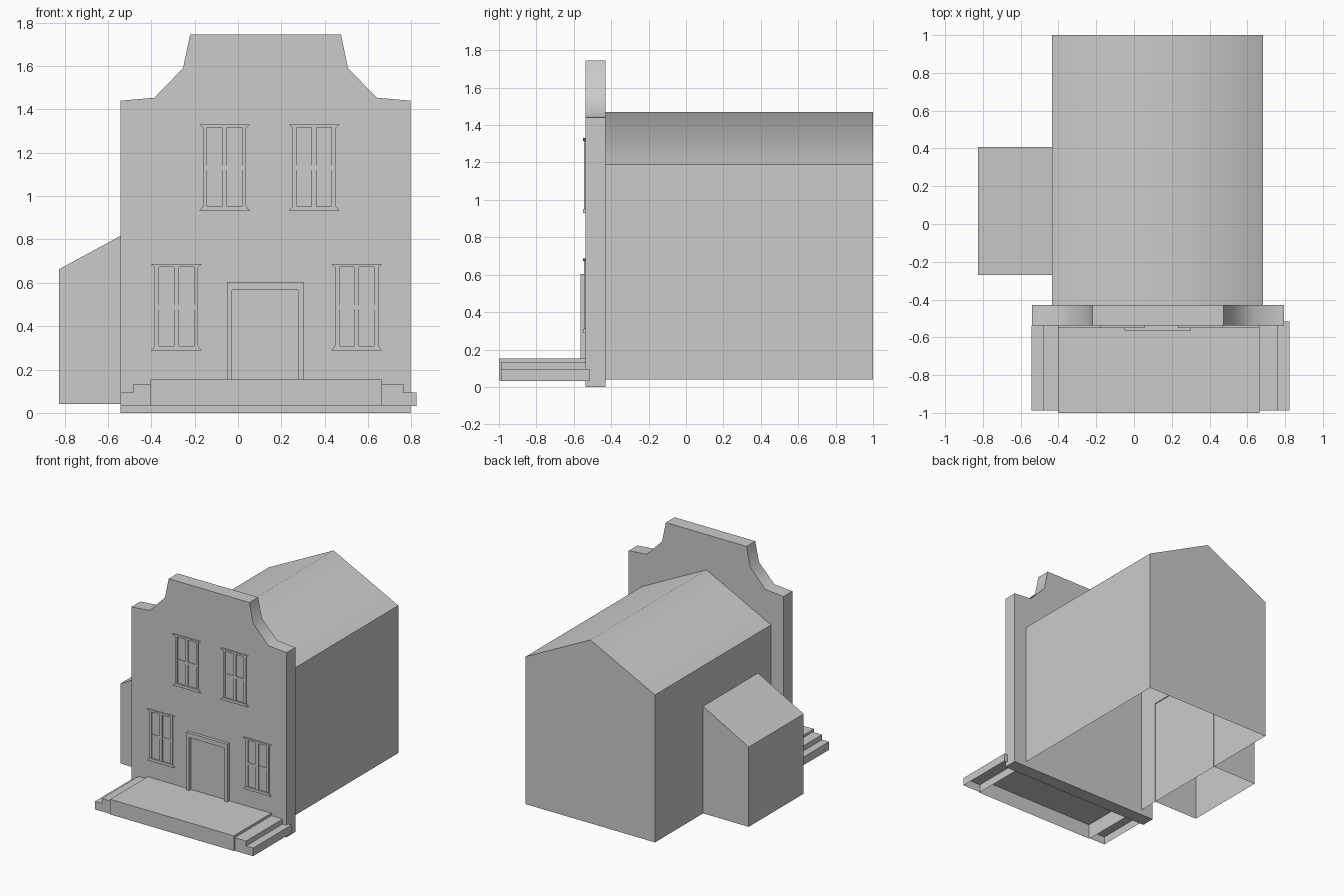
import bpy, bmesh, math
from mathutils import Vector

if "Cube" in bpy.data.objects:
    bpy.data.objects.remove(bpy.data.objects["Cube"])


def prisms(name, parts, drop=(), smooth=None):
    """Extrude each (xz profile, y0, y1); drop faces looking along given axes."""
    bm = bmesh.new()
    for profile, y0, y1 in parts:
        face = bm.faces.new([bm.verts.new((x, y0, z)) for x, z in profile])
        ext = bmesh.ops.extrude_face_region(bm, geom=[face], use_keep_orig=True)
        moved = [g for g in ext["geom"] if isinstance(g, bmesh.types.BMVert)]
        bmesh.ops.translate(bm, verts=moved, vec=(0, y1 - y0, 0))
    bmesh.ops.recalc_face_normals(bm, faces=bm.faces[:])
    bm.normal_update()
    gone = [f for f in bm.faces if any(f.normal.dot(Vector(d)) > 0.95 for d in drop)]
    bmesh.ops.delete(bm, geom=gone, context='FACES')
    mesh = bpy.data.meshes.new(name)
    bm.to_mesh(mesh)
    bm.free()
    ob = bpy.data.objects.new(name, mesh)
    bpy.context.collection.objects.link(ob)
    if smooth:
        bpy.ops.object.select_all(action='DESELECT')
        ob.select_set(True)
        bpy.context.view_layer.objects.active = ob
        bpy.ops.object.shade_smooth_by_angle(angle=math.radians(smooth))
    return ob


def rect(x0, x1, z0, z1):
    return [(x0, z0), (x1, z0), (x1, z1), (x0, z1)]


DOWN, INWARD = (0, 0, -1), (1, 0, 0)
FRONT = -0.538

# Shaped front gable wall, mirrored half outline
cx = 0.127
half = [(0.668, 0), (0.668, 1.44), (0.513, 1.453), (0.38, 1.59), (0.348, 1.745)]
outline = [(cx + x, z) for x, z in half] + [(cx - x, z) for x, z in reversed(half)]
prisms("front_gable_wall", [(outline, FRONT, -0.43)], smooth=50)

# Main house with pitched roof, open underneath
body = [(-0.433, 0.04), (0.683, 0.04), (0.683, 1.19), (0.125, 1.47), (-0.433, 1.19)]
prisms("main_house", [(body, -0.43, 1.0)], drop=[DOWN], smooth=57)

# Lean-to on the left side
lean = [(-0.826, 0.04), (-0.428, 0.04), (-0.428, 0.878), (-0.826, 0.662)]
prisms("side_lean_to", [(lean, -0.27, 0.407)], drop=[DOWN, INWARD])

# Porch platform and side steps, hollow underneath
prisms("porch_platform", [(rect(-0.403, 0.664, 0.035, 0.153), -1.0, FRONT)], drop=[DOWN])
for side, inner, mid, outer, back in (("left", -0.403, -0.482, -0.542, FRONT),
                                      ("right", 0.664, 0.762, 0.822, -0.515)):
    prisms("lower_step_" + side,
           [(rect(inner, outer, 0.032, 0.095), -0.988, back)], drop=[DOWN])
    prisms("upper_step_" + side,
           [(rect(inner, mid, 0.095, 0.134), -0.988, FRONT)], drop=[DOWN])

# Door surround
door = [(-0.05, 0.153), (-0.05, 0.603), (0.302, 0.603), (0.302, 0.153),
        (0.277, 0.153), (0.277, 0.567), (-0.027, 0.567), (-0.027, 0.153)]
prisms("door_surround", [(door, -0.563, FRONT)])


# Windows: stiles, centre bar, rails, flared sill and lintel
def window(name, x, z):
    y1, y2, y3 = FRONT - 0.008, FRONT - 0.004, FRONT - 0.012
    parts = []
    for s in (-1, 1):
        parts.append((rect(x + s * 0.1, x + s * 0.08, z + 0.015, z + 0.385), y1, FRONT))
    parts.append((rect(x - 0.012, x + 0.012, z + 0.015, z + 0.385), y1, FRONT))
    parts.append((rect(x - 0.08, x + 0.08, z + 0.19, z + 0.21), y2, FRONT))
    for a, b in ((0, 0.022), (0.4, 0.385)):
        parts.append(([(x - 0.118, z + a), (x + 0.118, z + a),
                       (x + 0.1, z + b), (x - 0.1, z + b)], y3, FRONT))
    prisms(name, parts)


window("upper_window_left", -0.062, 0.93)
window("upper_window_right", 0.351, 0.93)
window("lower_window_left", -0.284, 0.287)
window("lower_window_right", 0.547, 0.287)
